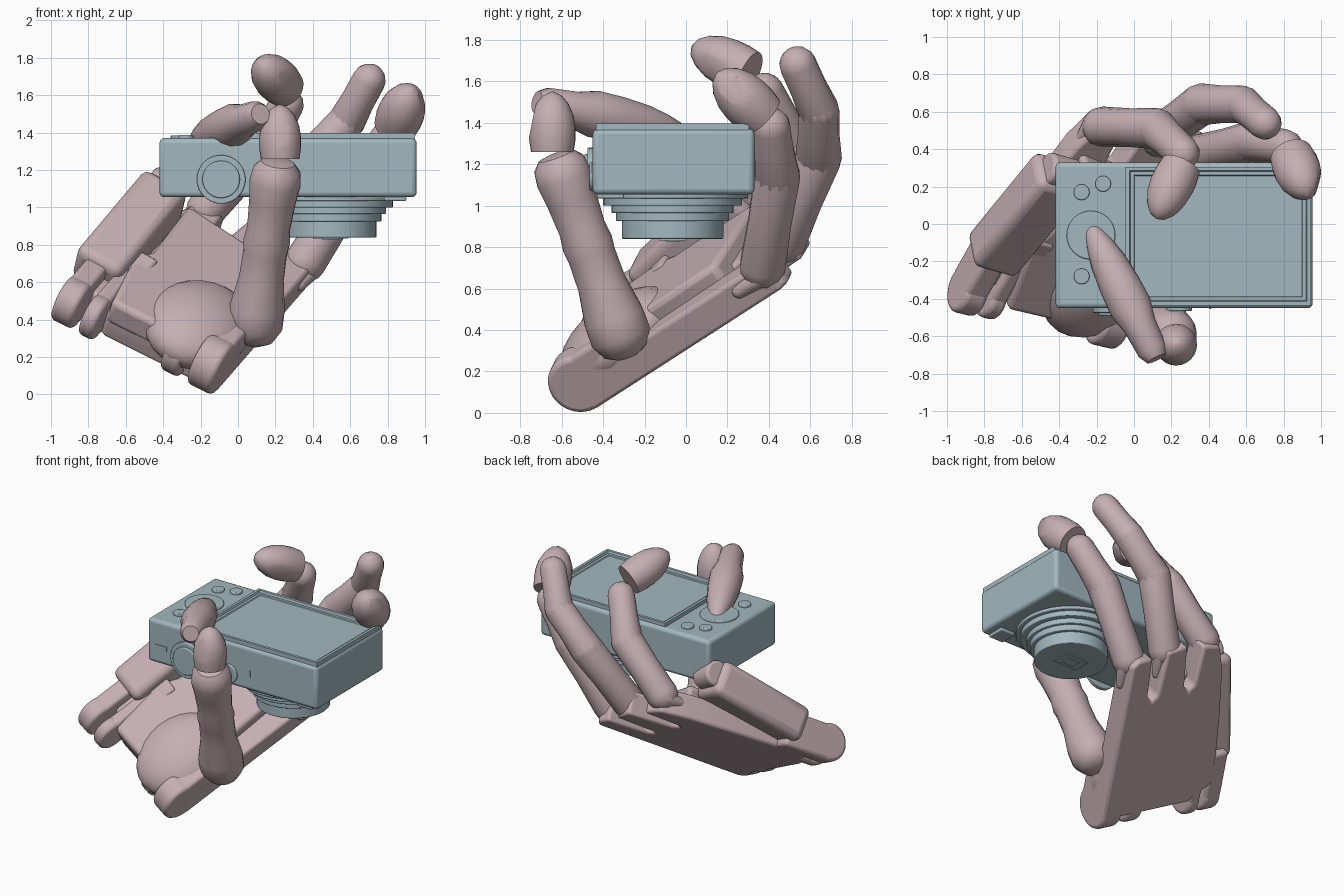
import bpy, bmesh, math
from mathutils import Vector, Matrix

if "Cube" in bpy.data.objects:
    bpy.data.objects.remove(bpy.data.objects["Cube"])


def material(name, rgb):
    m = bpy.data.materials.new(name)
    m.use_nodes = True
    m.diffuse_color = (*rgb, 1)
    m.node_tree.nodes["Principled BSDF"].inputs["Base Color"].default_value = (*rgb, 1)
    return m


PINK = material("dusty pink", (0.56, 0.43, 0.45))
TEAL = material("pale teal", (0.36, 0.48, 0.52))

# Palm frame: along the hand, across to the little finger, out of the palm
ALONG = Vector((0.426, 0.76, 0.49)).normalized()
OUT = ALONG.cross(Vector((-0.865, 0.225, 0.45))).normalized()
ACROSS = OUT.cross(ALONG)
PALM = Matrix((ALONG, ACROSS, OUT)).transposed().to_4x4()
PALM.translation = (-0.177, -0.502, -0.018)


def finish(name, bm, mat, bevel=0, matrix=None, angle=35):
    if matrix:
        bm.transform(matrix)
    bmesh.ops.recalc_face_normals(bm, faces=bm.faces)
    me = bpy.data.meshes.new(name)
    bm.to_mesh(me)
    bm.free()
    ob = bpy.data.objects.new(name, me)
    bpy.context.collection.objects.link(ob)
    me.materials.append(mat)
    if bevel:
        mod = ob.modifiers.new("Soft edges", "BEVEL")
        mod.width, mod.segments, mod.limit_method = bevel, 3, "ANGLE"
    bpy.ops.object.select_all(action="DESELECT")
    ob.select_set(True)
    bpy.context.view_layer.objects.active = ob
    bpy.ops.object.shade_smooth_by_angle(angle=math.radians(angle))
    return ob


def box(name, lo, hi, mat, bevel=0, matrix=None):
    bm = bmesh.new()
    bmesh.ops.create_cube(bm, size=1)
    lo, hi = Vector(lo), Vector(hi)
    for v in bm.verts:
        v.co = [(a + b) / 2 + c * (b - a) for a, b, c in zip(lo, hi, v.co)]
    return finish(name, bm, mat, bevel, matrix)


def slab(name, outline, low, high, bevel):
    bm = bmesh.new()
    face = bm.faces.new([bm.verts.new((x, y, low)) for x, y in outline])
    top = bmesh.ops.extrude_face_region(bm, geom=[face])["geom"]
    bmesh.ops.translate(bm, vec=(0, 0, high - low), verts=[g for g in top if isinstance(g, bmesh.types.BMVert)])
    return finish(name, bm, PINK, bevel, PALM)


def turned(name, start, end, profile, mat, sides=16, facet=None, bevel=0, angle=35):
    """Lathe (fraction, radius) pairs between two points; facet = (normal, distance) cut."""
    start, end = Vector(start), Vector(end)
    rot = (end - start).to_track_quat("Z", "Y")
    bm = bmesh.new()
    rings = []
    for f, r in profile:
        c = start.lerp(end, f)
        rings.append([bm.verts.new(c + rot @ Vector((r * math.cos(a), r * math.sin(a), 0)))
                      for a in (math.tau * i / sides for i in range(sides))])
    for a, b in zip(rings, rings[1:]):
        for i in range(sides):
            j = (i + 1) % sides
            bm.faces.new((a[i], a[j], b[j], b[i]))
    bm.faces.new(rings[0][::-1])
    bm.faces.new(rings[-1])
    if facet:
        n = Vector(facet[0]).normalized()
        bmesh.ops.bisect_plane(bm, geom=bm.verts[:] + bm.edges[:] + bm.faces[:],
                               plane_co=start.lerp(end, 0.5) + n * facet[1], plane_no=n, clear_outer=True)
        bmesh.ops.holes_fill(bm, edges=[e for e in bm.edges if e.is_boundary])
    return finish(name, bm, mat, bevel, angle=angle)


def bone(name, a, b, r0, r1, waist=0.95):
    """Phalanx with rounded ends, slightly narrow in the middle."""
    length = (Vector(b) - Vector(a)).length
    e0, e1 = r0 / length, r1 / length
    prof = [(e0 * -math.cos(t), r0 * max(math.sin(t), 0.05)) for t in (0, 0.4, 0.8, 1.2)]
    prof += [(0, r0), (0.5, (r0 + r1) / 2 * waist), (1, r1)]
    prof += [(1 + e1 * math.cos(t), r1 * max(math.sin(t), 0.05)) for t in (1.2, 0.8, 0.4, 0)]
    return turned(name, a, b, prof, PINK, 14)


def pad(name, base, tip, r, normal, depth=0.75):
    prof = [(0, 0.92), (0.2, 1), (0.4, 1), (0.6, 0.92), (0.8, 0.7), (0.93, 0.42), (1, 0.06)]
    return turned(name, base, tip, [(f, k * r) for f, k in prof], PINK, 24, (normal, r * depth))


def disc(name, a, b, r, mat=TEAL, bevel=0.006):
    return turned(name, a, b, [(0, r), (1, r)], mat, 40, bevel=bevel)


# Palm: back plate with knuckle slots, raised inner pad
slab("palm_plate", [(0.08, -0.03), (1.27, -0.03), (1.31, 0.02), (1.31, 0.13), (1.0, 0.15), (0.96, 0.19), (1.0, 0.23),
                    (1.33, 0.25), (1.35, 0.41), (1.02, 0.45), (0.98, 0.49), (1.02, 0.53), (1.32, 0.55), (1.29, 0.69),
                    (1.1, 0.75), (0.75, 0.8), (0.2, 0.86), (0.08, 0.66)], 0, 0.17, 0.02)
slab("palm_pad", [(0.07, 0.3), (0.6, 0.1), (1.0, 0.12), (1.1, 0.7), (0.62, 0.68), (0.5, 0.74), (0.07, 0.67)],
     0.1, 0.25, 0.03)

# Wrist lobes: rounded hinge ears running back into the palm
for i, (t, r, s0, s1) in enumerate([(0.1, 0.15, -0.03, 0.12), (0.1, 0.13, 0.18, 0.29),
                                    (0.05, 0.12, 0.68, 0.77), (0.06, 0.13, 0.81, 0.94)]):
    disc(f"wrist_lobe_{i + 1}", PALM @ Vector((t, s0, r)), PALM @ Vector((t, s1, r)), r, PINK, 0.025)
    box(f"wrist_strut_{i + 1}", (t, s0, 0), (0.42, s1, r * 1.9), PINK, 0.025, PALM)

# Thumb mound
bm = bmesh.new()
bmesh.ops.create_uvsphere(bm, u_segments=24, v_segments=14, radius=1)
bm.transform(Matrix.Translation((0.31, 0.24, 0.175)) @ Matrix.Diagonal((0.34, 0.28, 0.165, 1)))
finish("thumb_mound", bm, PINK, matrix=PALM)

# Raised outer metacarpal on the little finger side
tilt = (PALM @ Matrix.Translation((0.29, -0.01, 0.045)) @ Matrix.Rotation(-0.19, 4, "Y")
        @ Matrix.Rotation(-0.05, 4, "Z"))
box("outer_metacarpal", (0, 0.74, -0.02), (0.74, 1.02, 0.23), PINK, 0.05, tilt)
box("metacarpal_hinge", (0.1, 0.64, -0.02), (0.26, 0.8, 0.17), PINK, 0.02, tilt)
disc("outer_knuckle", tilt @ Vector((0.75, 0.8, 0.12)), tilt @ Vector((0.75, 0.98, 0.12)), 0.09, PINK, 0.02)

# Fingers: joint positions and radii
fingers = {
    "index": [((0.36, 0.37, 0.71), 0.112), ((0.63, 0.44, 1.14), 0.112), ((0.81, 0.41, 1.38), 0.095)],
    "middle": [((0.13, 0.47, 0.83), 0.112), ((0.36, 0.64, 1.23), 0.112), ((0.58, 0.64, 1.46), 0.1),
               ((0.7, 0.54, 1.68), 0.09)],
    "ring": [((-0.17, 0.52, 0.99), 0.108), ((0.12, 0.51, 1.3), 0.11), ((0.26, 0.38, 1.55), 0.092)],
}
for name, joints in fingers.items():
    for i, ((a, r0), (b, r1)) in enumerate(zip(joints, joints[1:])):
        bone(f"{name}_phalanx_{i + 1}", a, b, r0, r1)
    knuckle = Vector(joints[0][0])
    for side in (-0.05, 0.05):
        c = knuckle + ACROSS * side - OUT * 0.03
        bone(f"{name}_knuckle_link", c - ALONG * 0.16, c, 0.035, 0.05, 1)
pad("index_pad", (0.84, 0.37, 1.43), (0.93, 0.15, 1.64), 0.125, (0.9, -0.2, 0.1), 0.85)
pad("ring_pad", (0.25, 0.31, 1.64), (0.12, 0.03, 1.77), 0.118, (0.6, -0.5, -0.2), 0.85)

# Thumb: waisted column, pad, and the tip that presses the dial
turned("thumb_column", (0.075, -0.28, 0.27), (0.215, -0.63, 1.25),
       [(0, 0.05), (0.03, 0.11), (0.1, 0.15), (0.2, 0.148), (0.36, 0.12), (0.5, 0.118), (0.56, 0.125), (0.63, 0.115),
        (0.78, 0.125), (0.88, 0.138), (0.95, 0.128), (0.99, 0.09), (1, 0.04)], PINK, 18)
pad("thumb_pad", (0.225, -0.645, 1.26), (0.225, -0.645, 1.55), 0.112, (0, -1, 0.2), 0.85)
turned("thumb_tip", (0.12, -0.72, 1.5), (-0.24, 0, 1.35),
       [(0, 0.055), (0.06, 0.08), (0.25, 0.09), (0.38, 0.115), (0.55, 0.11), (0.72, 0.095), (0.85, 0.072),
        (0.95, 0.045), (1, 0.01)], PINK, 14)

# Camera body with raised screen
box("camera_body", (-0.42, -0.45, 1.055), (0.955, 0.33, 1.37), TEAL, 0.025)
bm = bmesh.new()
bmesh.ops.create_cube(bm, size=1)
bm.transform(Matrix.Translation((0.45, -0.065, 1.375)) @ Matrix.Diagonal((0.99, 0.74, 0.044, 1)))
for thick, depth in ((0.028, 0), (0.008, -0.015), (0.026, 0), (0.006, -0.006)):
    bm.faces.ensure_lookup_table()
    top = max(bm.faces, key=lambda f: f.calc_center_median().z + f.calc_area() * 0.1)
    bmesh.ops.inset_region(bm, faces=[top], thickness=thick, depth=depth)
finish("screen_frame", bm, TEAL, angle=25)

# Dial and buttons
disc("dial", (-0.23, -0.06, 1.36), (-0.23, -0.06, 1.385), 0.13)
for x, y in ((-0.28, 0.17), (-0.165, 0.215), (-0.28, -0.28), (-0.13, -0.31)):
    disc("button", (x, y, 1.36), (x, y, 1.387), 0.042)

# Front controls
disc("shutter_ring", (-0.09, -0.44, 1.15), (-0.09, -0.475, 1.15), 0.13)
disc("shutter_button", (-0.09, -0.44, 1.15), (-0.09, -0.49, 1.15), 0.1)
disc("power_button", (0.24, -0.44, 1.14), (0.24, -0.465, 1.14), 0.07)
box("strap_slot", (-0.35, -0.455, 1.165), (-0.26, -0.44, 1.195), TEAL)
box("indicator", (0.4, -0.455, 1.155), (0.415, -0.44, 1.2), TEAL)

# Stepped lens pointing down, with a square shutter opening
for i, (z0, z1, r) in enumerate(((1.06, 1.035, 0.365), (1.05, 1.0, 0.335), (1.01, 0.965, 0.295),
                                 (0.98, 0.925, 0.272), (0.94, 0.84, 0.245))):
    disc(f"lens_ring_{i + 1}", (0.495, -0.065, z0), (0.495, -0.065, z1), r)
box("lens_window", (0.4, -0.13, 0.833), (0.59, 0, 0.845), TEAL)
box("lens_window_inner", (0.45, -0.1, 0.828), (0.54, -0.03, 0.845), TEAL)
box("base_plate", (0.78, -0.43, 1.035), (0.9, -0.3, 1.06), TEAL, 0.008)
